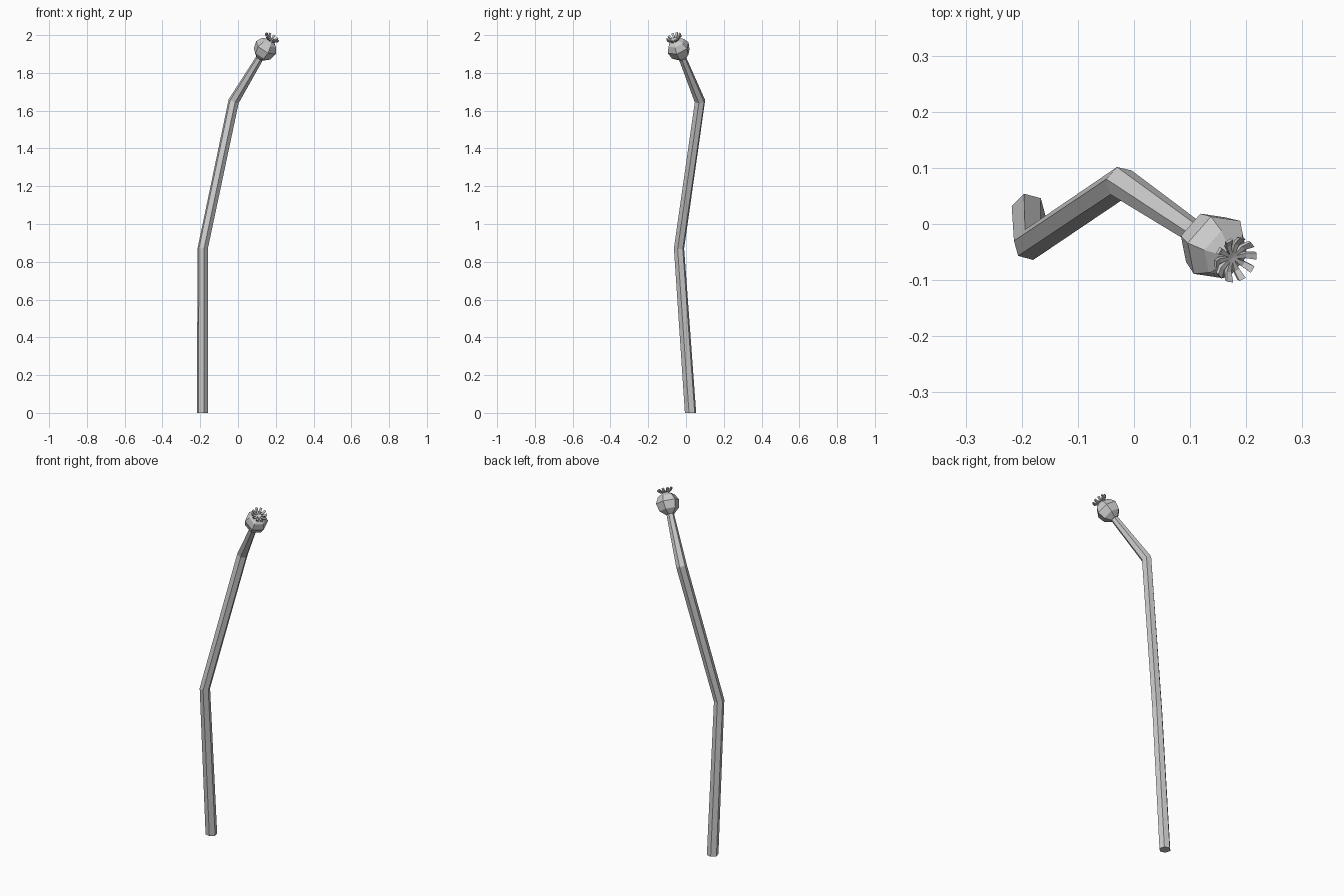
import bpy, bmesh, math
from mathutils import Vector

if "Cube" in bpy.data.objects:
    bpy.data.objects.remove(bpy.data.objects["Cube"])

JOINTS = [Vector(p) for p in [(-0.188, 0.024, 0), (-0.187, -0.037, 0.87),
                              (-0.023, 0.074, 1.65), (0.144, -0.039, 1.927)]]
AXIS = (JOINTS[3] - JOINTS[2]).normalized()


def finish(bm, name):
    bmesh.ops.recalc_face_normals(bm, faces=bm.faces)
    me = bpy.data.meshes.new(name)
    bm.to_mesh(me)
    bm.free()
    ob = bpy.data.objects.new(name, me)
    bpy.context.collection.objects.link(ob)
    return ob


def frame(d, phase):
    """Two axes square to d, the first one leaning towards the phase angle."""
    h = Vector((math.cos(phase), math.sin(phase), 0))
    u = (h - d * h.dot(d)).normalized()
    return u, d.cross(u)


def loft(name, rings, n, phase):
    """Skin n-sided rings given as (centre, direction, radius)."""
    bm = bmesh.new()
    loops = []
    for c, d, r in rings:
        u, v = frame(d, phase)
        loops.append([bm.verts.new(c + r * (u * math.cos(i * math.tau / n) + v * math.sin(i * math.tau / n)))
                      for i in range(n)])
    for a, b in zip(loops, loops[1:]):
        for i in range(n):
            j = (i + 1) % n
            bm.faces.new((a[i], a[j], b[j], b[i]))
    bm.faces.new(loops[0])
    bm.faces.new(loops[-1])
    return finish(bm, name)


# Bent six-sided stem, with each joint ring tilted to the bisector
up = Vector((0, 0, 1))
seg = [(b - a).normalized() for a, b in zip(JOINTS, JOINTS[1:])]
loft("stem", [(JOINTS[0], up, 0.031),
              (JOINTS[1], (seg[0] + seg[1]).normalized(), 0.028),
              (JOINTS[2], (seg[1] + seg[2]).normalized(), 0.029),
              (JOINTS[3] - AXIS * 0.05, AXIS, 0.020)], 6, math.radians(45))

# Faceted seed pod
pod = [(-0.060, 0.024), (-0.034, 0.053), (0.008, 0.063), (0.040, 0.046), (0.058, 0.016)]
loft("seed_pod", [(JOINTS[3] + AXIS * h, AXIS, r) for h, r in pod], 6, math.radians(45))

# Crown of ten flared rays on top of the pod
bm = bmesh.new()
u, v = frame(AXIS, 0)
base = JOINTS[3] + AXIS * 0.056
profile = [(0.0, 0.004, 0.0015), (0.026, 0.007, 0.005), (0.041, 0.019, 0.0065)]
for k in range(10):
    a = k * math.tau / 10
    out = u * math.cos(a) + v * math.sin(a)
    side = AXIS.cross(out)
    loops = []
    for r, h, w in profile:
        c = base + out * r + AXIS * h
        loops.append([bm.verts.new(c + side * s * w + AXIS * t)
                      for s, t in ((-1, -0.004), (1, -0.004), (1, 0.004), (-1, 0.004))])
    for p, q in zip(loops, loops[1:]):
        for i in range(4):
            j = (i + 1) % 4
            bm.faces.new((p[i], p[j], q[j], q[i]))
    bm.faces.new(loops[0])
    bm.faces.new(loops[-1])
finish(bm, "crown")
